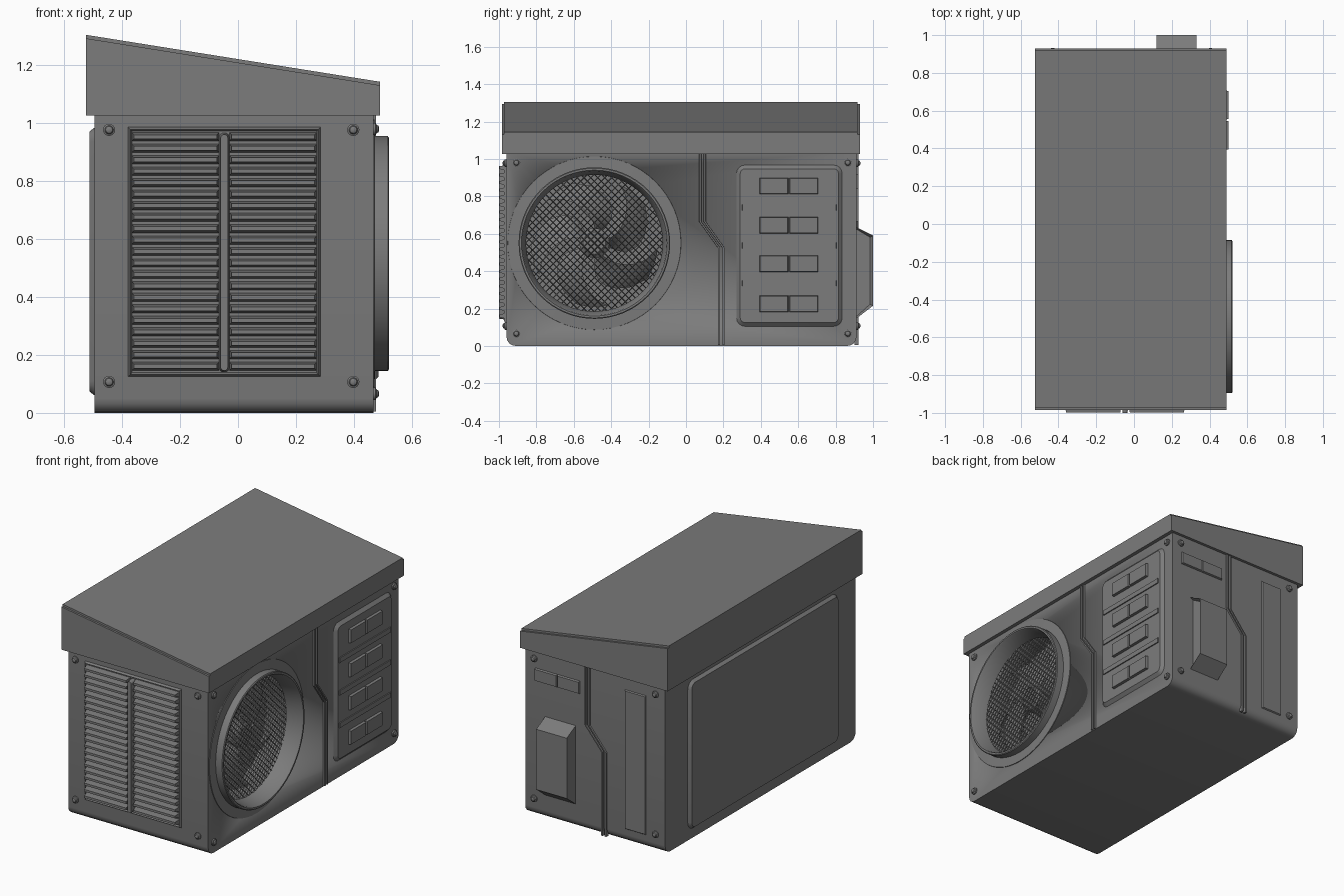
import bpy, bmesh, math
from mathutils import Vector

if "Cube" in bpy.data.objects:
    bpy.data.objects.remove(bpy.data.objects["Cube"], do_unlink=True)

grey = bpy.data.materials.new("painted grey metal")
grey.use_nodes = True
COLOUR = (0.2, 0.2, 0.2, 1)
grey.diffuse_color = COLOUR
grey.node_tree.nodes["Principled BSDF"].inputs["Base Color"].default_value = COLOUR

# Cabinet limits
X0, X1, Y0, Y1, TOP = -0.495, 0.467, -0.96, 0.912, 1.04

# Each wall maps (across, height, outward) to world space
WALL = {
    "front": lambda u, v, h: Vector((u, Y0 - h, v)),
    "back": lambda u, v, h: Vector((u, Y1 + h, v)),
    "right": lambda u, v, h: Vector((X1 + h, u, v)),
    "left": lambda u, v, h: Vector((X0 - h, u, v)),
}


def finish(name, bm, angle=35):
    """Turn a bmesh into an object, smooth with sharp edges."""
    bmesh.ops.recalc_face_normals(bm, faces=bm.faces)
    for f in bm.faces:
        f.smooth = True
    for e in bm.edges:
        e.smooth = e.calc_face_angle(0) < math.radians(angle)
    mesh = bpy.data.meshes.new(name)
    bm.to_mesh(mesh)
    bm.free()
    mesh.materials.append(grey)
    ob = bpy.data.objects.new(name, mesh)
    bpy.context.collection.objects.link(ob)
    return ob


def loft(bm, rings, caps=True):
    """Skin closed rings of points; returns the last cap."""
    rows = [[bm.verts.new(p) for p in r] for r in rings]
    n = len(rows[0])
    for a, b in zip(rows, rows[1:]):
        for i in range(n):
            bm.faces.new((a[i], a[(i + 1) % n], b[(i + 1) % n], b[i]))
    if caps:
        bm.faces.new(rows[0])
        return bm.faces.new(rows[-1])


def rounded(u0, u1, v0, v1, r, steps=4):
    """Outline of a rectangle with rounded corners."""
    if r <= 0:
        return [(u0, v0), (u1, v0), (u1, v1), (u0, v1)]
    corners = [(u1 - r, v1 - r), (u0 + r, v1 - r), (u0 + r, v0 + r), (u1 - r, v0 + r)]
    return [(cu + r * math.cos(a), cv + r * math.sin(a))
            for k, (cu, cv) in enumerate(corners)
            for a in [math.pi / 2 * (k + i / steps) for i in range(steps + 1)]]


def add_plate(bm, wall, u0, u1, v0, v1, h, taper=0.0, r=0.0, pocket=None):
    """Raised plate with sloped edges and an optional sunken middle."""
    t = taper
    base = rounded(u0, u1, v0, v1, r)
    top = rounded(u0 + t, u1 - t, v0 + t, v1 - t, max(r - t, 0.004) if r else 0)
    cap = loft(bm, [[WALL[wall](u, v, -0.01) for u, v in base],
                    [WALL[wall](u, v, 0) for u, v in base],
                    [WALL[wall](u, v, h) for u, v in top]])
    if pocket:
        bmesh.ops.recalc_face_normals(bm, faces=bm.faces)
        bmesh.ops.inset_individual(bm, faces=[cap], thickness=pocket[0])
        bmesh.ops.translate(bm, verts=cap.verts, vec=-cap.normal * pocket[1])


def plate(name, *args, **kw):
    bm = bmesh.new()
    add_plate(bm, *args, **kw)
    return finish(name, bm)


def lathe(name, wall, cu, cv, profile, n, caps=True):
    """Spin a (outward, radius) profile about a wall normal."""
    bm = bmesh.new()
    angles = [2 * math.pi * i / n for i in range(n)]
    loft(bm, [[WALL[wall](cu + r * math.cos(a), cv + r * math.sin(a), h)
               for a in angles] for h, r in profile], caps)
    return finish(name, bm)


# Cabinet with rounded lower corners
bm = bmesh.new()
outline = [(y, max(z, 0) if z < 0.5 else TOP) for y, z in rounded(Y0, Y1, 0, TOP, 0.05)]
outline = [(Y1, TOP), (Y0, TOP)] + [p for p in outline if p[1] < 0.5]
loft(bm, [[Vector((x, y, z)) for y, z in outline] for x in (X0, X1)])
cabinet = finish("cabinet", bm)

# Opening for the fan
FY, FZ = -0.49, 0.55
cutter = lathe("fan_cutter", "right", FY, FZ, [(-0.2, 0.385), (0.1, 0.385)], 64)
cutter.hide_render = True
cut = cabinet.modifiers.new("fan_opening", "BOOLEAN")
cut.operation, cut.object, cut.solver = "DIFFERENCE", cutter, "EXACT"
bpy.context.view_layer.objects.active = cabinet
bpy.ops.object.modifier_apply(modifier=cut.name)
bpy.data.objects.remove(cutter, do_unlink=True)

# Sloping roof
bm = bmesh.new()
section = [(-0.525, 1.027), (0.49, 1.027), (0.49, 1.143), (-0.525, 1.305)]
loft(bm, [[Vector((x, y, z)) for x, z in section] for y in (-0.985, 0.93)])
edges = [e for e in bm.edges if abs(e.verts[0].co.y - e.verts[1].co.y) < 0.01
         and min(v.co.z for v in e.verts) > 1.1]
bmesh.ops.bevel(bm, geom=edges, offset=0.012, segments=2, affect="EDGES")
finish("roof", bm)

# Fan shroud and flange
lathe("fan_shroud", "right", FY, FZ,
      [(-0.01, 0.465), (0.004, 0.463), (0.006, 0.405), (0.05, 0.405), (0.054, 0.4),
       (0.054, 0.39), (0.048, 0.385), (-0.05, 0.365), (-0.06, 0.39), (-0.01, 0.465)],
      64, caps=False)

# Diamond wire guard
bm = bmesh.new()
R, GAP, WIRE = 0.368, 0.026, 0.003
for side in (1, -1):
    for k in range(-13, 14):
        d = k * GAP
        half = math.sqrt(R * R - d * d)
        along, across = Vector((0.7071, 0.7071 * side)), Vector((-0.7071 * side, 0.7071))
        ends = []
        for s in (-half, half):
            ends.append([WALL["right"](FY + p.x, FZ + p.y, h)
                         for w, h in ((-WIRE, -0.05), (0, -0.045), (WIRE, -0.05), (0, -0.055))
                         for p in [along * s + across * (d + w)]])
        loft(bm, ends)
finish("fan_guard", bm)

# Fan with swept blades
lathe("fan_hub", "right", FY, FZ, [(-0.2, 0.08), (-0.085, 0.08), (-0.07, 0.06)], 24)
bm = bmesh.new()
BLADES, RS, CS = 5, 8, 5
for b in range(BLADES):
    grid = []
    for i in range(RS + 1):
        t = i / RS
        r = 0.06 + 0.28 * t
        chord = 0.5 + 0.35 * math.sin(math.pi * t)
        row = []
        for j in range(CS + 1):
            a = 2 * math.pi * b / BLADES + 0.9 * t * t + chord * (j / CS - 0.5)
            row.append(bm.verts.new(WALL["right"](FY + r * math.cos(a), FZ + r * math.sin(a),
                                                  -0.16 + 0.08 * j / CS)))
        grid.append(row)
    for i in range(RS):
        for j in range(CS):
            bm.faces.new((grid[i][j], grid[i + 1][j], grid[i + 1][j + 1], grid[i][j + 1]))
finish("fan_blades", bm)

# Louvred grille on the front
plate("grille_frame", "front", -0.38, 0.285, 0.125, 0.987, 0.014, taper=0.008, pocket=(0.008, 0.012))
bm = bmesh.new()
for i in range(21):
    z = 0.146 + i * 0.0396
    for u0, u1 in ((-0.367, -0.065), (-0.03, 0.272)):
        add_plate(bm, "front", u0, u1, z, z + 0.03, 0.038, taper=0.008)
finish("grille_slats", bm)
plate("grille_mullion", "front", -0.066, -0.029, 0.14, 0.967, 0.04, taper=0.006, r=0.018)

# Control panel with handles and trim strips
plate("control_panel", "right", 0.27, 0.835, 0.105, 0.967, 0.018, taper=0.02, r=0.045)
for z in (0.74, 0.537, 0.335):
    plate("panel_strip", "right", 0.298, 0.806, z - 0.018, z + 0.018, 0.024, taper=0.003)
for z in (0.855, 0.645, 0.44, 0.225):
    for u0, u1 in ((0.39, 0.55), (0.55, 0.71)):
        plate("panel_handle", "right", u0, u1, z - 0.047, z + 0.047, 0.034, taper=0.006)

# Stepped seam rails on the right and back walls
for wall, top, low in (("right", 0.088, 0.188), ("back", 0.038, -0.078)):
    bm = bmesh.new()
    for off in (-0.012, 0.012):
        path = [(top + off, 1.03), (top + off, 0.665), (low + off, 0.525), (low + off, 0.004)]
        rings = []
        for u, v in path:
            rings.append([WALL[wall](u + w, v, h)
                          for w, h in ((-0.007, -0.01), (-0.005, 0.01), (0.005, 0.01), (0.007, -0.01))])
        loft(bm, rings)
    finish(wall + "_seam", bm)

# Access panel on the left wall
plate("access_panel", "left", -0.78, 0.69, 0.06, 0.985, 0.018, taper=0.014, r=0.05)

# Back wall: label plates, tall strip and connector box
for u0, u1 in ((0.09, 0.245), (0.245, 0.4)):
    plate("back_label_plate", "back", u0, u1, 0.84, 0.92, 0.01, taper=0.005)
plate("back_strip", "back", -0.365, -0.22, 0.085, 0.95, 0.007, taper=0.005)
bm = bmesh.new()
box = [(-0.01, 0.14), (0.088, 0.215), (0.088, 0.59), (-0.01, 0.64)]
side = loft(bm, [[WALL["back"](x, z, h) for h, z in box] for x in (0.12, 0.33)])
bmesh.ops.recalc_face_normals(bm, faces=bm.faces)
bmesh.ops.inset_individual(bm, faces=[side], thickness=0.018)
bmesh.ops.translate(bm, verts=side.verts, vec=-side.normal * 0.02)
finish("connector_box", bm)

# Corner screws
SCREW = [(-0.005, 0.021), (0.008, 0.021), (0.011, 0.015), (0.017, 0.012), (0.02, 0.006)]
for wall, us, vs in (("front", (-0.445, 0.398), (0.107, 0.977)),
                     ("back", (-0.43, 0.405), (0.107, 0.977)),
                     ("right", (-0.907, 0.865), (0.066, 0.98))):
    for u in us:
        for v in vs:
            lathe(wall + "_screw", wall, u, v, SCREW, 16)
